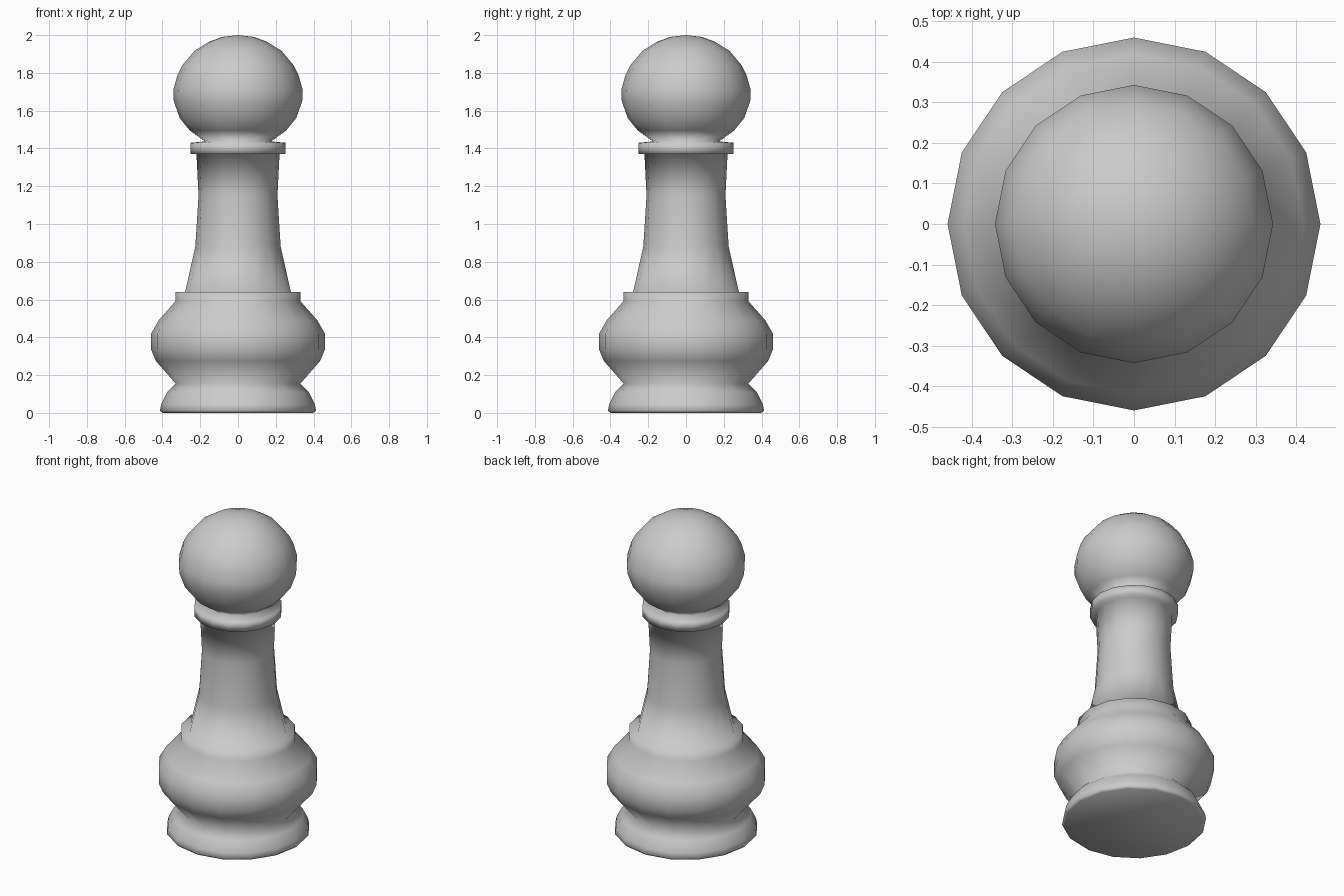
import bpy, bmesh, math
from mathutils import Matrix

if "Cube" in bpy.data.objects:
    bpy.data.objects.remove(bpy.data.objects["Cube"])

SIDES = 16

# Silhouette (radius, height) from the underside to the crown
foot = [(0.40, 0.0), (0.413, 0.012), (0.407, 0.045), (0.375, 0.11), (0.33, 0.155)]
bulb = [(0.435, 0.275), (0.46, 0.335), (0.46, 0.42), (0.42, 0.49), (0.33, 0.592)]
lip = [(0.33, 0.64), (0.28, 0.64)]
stem = [(0.226, 0.88), (0.209, 1.15), (0.22, 1.37)]
collar = [(0.252, 1.37), (0.252, 1.43), (0.175, 1.437)]
head = [(0.255, 1.495), (0.308, 1.56), (0.34, 1.65), (0.343, 1.71), (0.32, 1.79),
        (0.295, 1.84), (0.23, 1.917), (0.15, 1.967), (0.08, 1.991)]


def lathe(name, profile, top):
    """Revolve a profile around z, closed by a flat base and a pole at the top."""
    bm = bmesh.new()
    rings = []
    for r, z in profile:
        rings.append([bm.verts.new((r * math.cos(a), r * math.sin(a), z))
                      for a in (math.tau * i / SIDES for i in range(SIDES))])
    pole = bm.verts.new((0, 0, top))
    bm.faces.new(rings[0][::-1])
    for i in range(SIDES):
        j = (i + 1) % SIDES
        for lo, hi in zip(rings, rings[1:]):
            bm.faces.new((lo[i], lo[j], hi[j], hi[i]))
        bm.faces.new((rings[-1][i], rings[-1][j], pole))
    for f in bm.faces:
        f.smooth = True
    mesh = bpy.data.meshes.new(name)
    bm.to_mesh(mesh)
    bm.free()
    obj = bpy.data.objects.new(name, mesh)
    bpy.context.collection.objects.link(obj)
    return obj


# The whole turned piece is one continuous surface
lathe("chess_pawn", foot + bulb + lip + stem + collar + head, 2.0)
